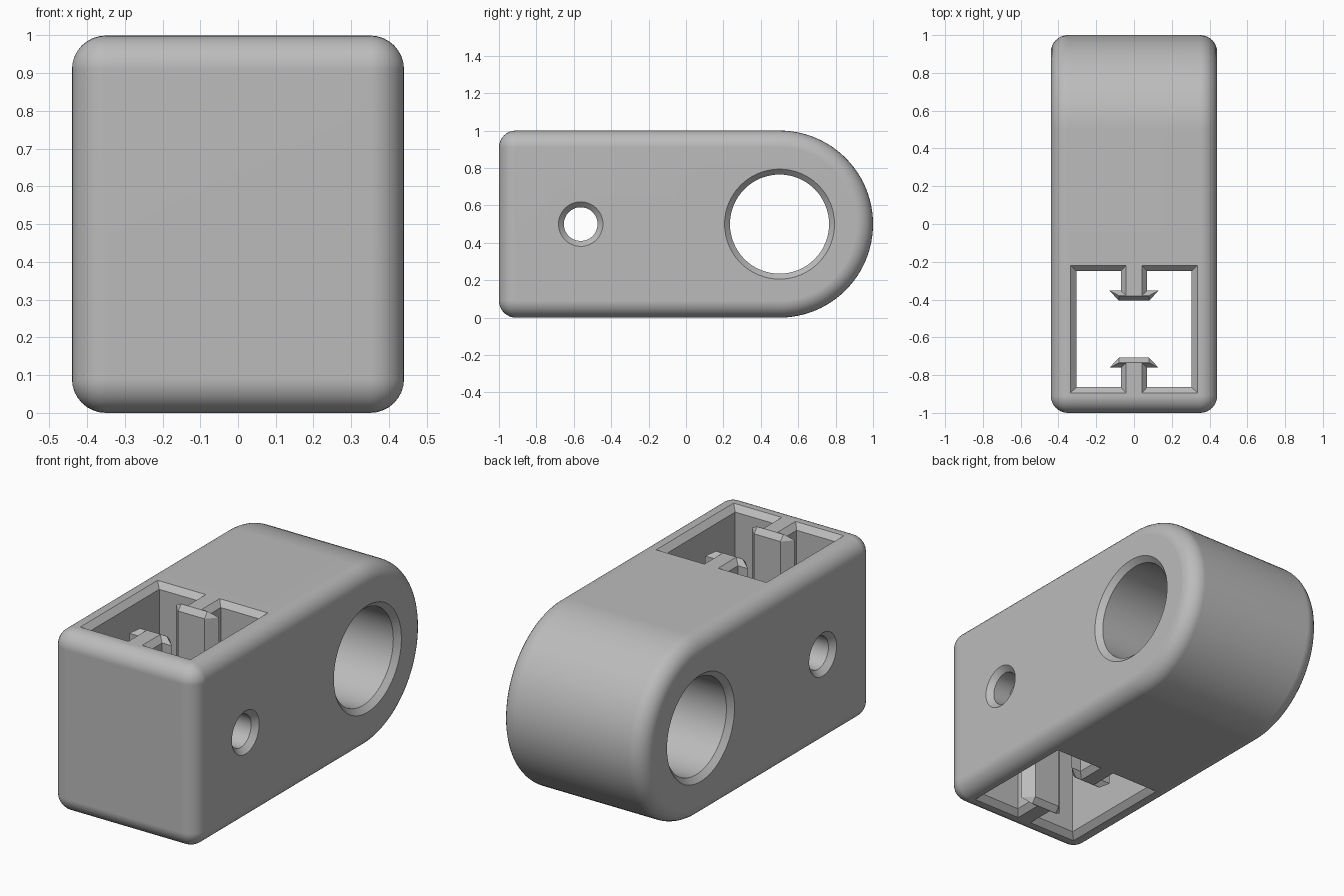
import bpy, bmesh
from math import sin, cos, pi, radians

cube = bpy.data.objects.get("Cube")
if cube:
    bpy.data.objects.remove(cube, do_unlink=True)

HALF_WIDTH, FILLET = 0.44, 0.09
POCKET_Y = -0.557
BORE_Y, PIN_Y = 0.5, -0.563

grey = bpy.data.materials.new("light_grey")
grey.use_nodes = True
colour = (0.5, 0.5, 0.5, 1)
grey.diffuse_color = colour
grey.node_tree.nodes["Principled BSDF"].inputs["Base Color"].default_value = colour


def loft(name, rings):
    """Solid skinned through rings of equal point count, capped at both ends."""
    bm = bmesh.new()
    loops = [[bm.verts.new(p) for p in ring] for ring in rings]
    n = len(loops[0])
    for a, b in zip(loops, loops[1:]):
        for i in range(n):
            j = (i + 1) % n
            bm.faces.new((a[i], a[j], b[j], b[i]))
    bm.faces.new(loops[0][::-1])
    bm.faces.new(loops[-1])
    bmesh.ops.remove_doubles(bm, verts=bm.verts, dist=1e-5)
    bmesh.ops.recalc_face_normals(bm, faces=bm.faces)
    mesh = bpy.data.meshes.new(name)
    bm.to_mesh(mesh)
    bm.free()
    mesh.materials.append(grey)
    ob = bpy.data.objects.new(name, mesh)
    bpy.context.collection.objects.link(ob)
    return ob


def arc(cy, cz, r, start, end, steps):
    angles = [radians(start + (end - start) * i / steps) for i in range(steps + 1)]
    return [(cy + r * cos(a), cz + r * sin(a)) for a in angles]


def side_outline(inset):
    """Block outline with a round back end and two small front corners."""
    r = FILLET - inset
    return (arc(0.5, 0.5, 0.5 - inset, -90, 90, 48)
            + arc(-1 + FILLET, 1 - FILLET, r, 90, 180, 8)
            + arc(-1 + FILLET, FILLET, r, 180, 270, 8))


def cut(target, cutter):
    cutter.hide_render = True
    mod = target.modifiers.new("cut", 'BOOLEAN')
    mod.operation, mod.solver, mod.object = 'DIFFERENCE', 'EXACT', cutter
    bpy.context.view_layer.objects.active = target
    bpy.ops.object.modifier_apply(modifier=mod.name)
    bpy.data.objects.remove(cutter, do_unlink=True)


def round_hole(name, y, r, rim):
    """Cross hole along x with a chamfered rim at both sides."""
    ch = rim - r
    profile = [(HALF_WIDTH + 0.05, rim), (HALF_WIDTH, rim), (HALF_WIDTH - ch, r)]
    profile += [(-x, rad) for x, rad in reversed(profile)]
    return loft(name, [[(x, py, pz) for py, pz in arc(y, 0.5, rad, 0, 360, 64)[:-1]]
                       for x, rad in profile])


def mirrored(quarter):
    """Full outline from one quarter, mirrored in x and y about the pocket centre."""
    pts = list(quarter)
    pts += [(-x, y) for x, y in reversed(quarter)]
    pts += [(-x, -y) for x, y in quarter]
    pts += [(x, -y) for x, y in reversed(quarter)]
    return pts


# Filleted block
steps = 8
half = [(HALF_WIDTH - FILLET + FILLET * sin(t), FILLET * (1 - cos(t)))
        for t in (i * pi / 2 / steps for i in range(steps + 1))]
stations = [(x, FILLET - FILLET * cos(t)) for x, t in
            ((HALF_WIDTH - FILLET + FILLET * cos(i * pi / 2 / steps),
              pi / 2 - i * pi / 2 / steps) for i in range(steps + 1))]
stations += [(-x, d) for x, d in reversed(stations)]
block = loft("clip_block", [[(x, y, z) for y, z in side_outline(d)] for x, d in stations])

# Vertical pocket, leaving two T-shaped rails, with chamfered openings
walls = mirrored([(0.305, 0.307), (0.07, 0.307), (0.07, 0.204), (0.13, 0.204), (0.08, 0.151)])
mouth = mirrored([(0.336, 0.337), (0.042, 0.337), (0.042, 0.179), (0.082, 0.179), (0.08, 0.176)])
levels = [(-0.05, mouth), (0, mouth), (0.03, walls), (0.97, walls), (1, mouth), (1.05, mouth)]
cut(block, loft("pocket_cutter",
                [[(x, y + POCKET_Y, z) for x, y in ring] for z, ring in levels]))

# Cross holes
cut(block, round_hole("bore_cutter", BORE_Y, 0.265, 0.294))
cut(block, round_hole("pin_cutter", PIN_Y, 0.09, 0.119))

# Smooth fillets and bores, crisp chamfers
bpy.ops.object.select_all(action='DESELECT')
block.select_set(True)
bpy.context.view_layer.objects.active = block
bpy.ops.object.shade_smooth_by_angle(angle=radians(30))
weighted = block.modifiers.new("weighted_normals", 'WEIGHTED_NORMAL')
weighted.keep_sharp = True
